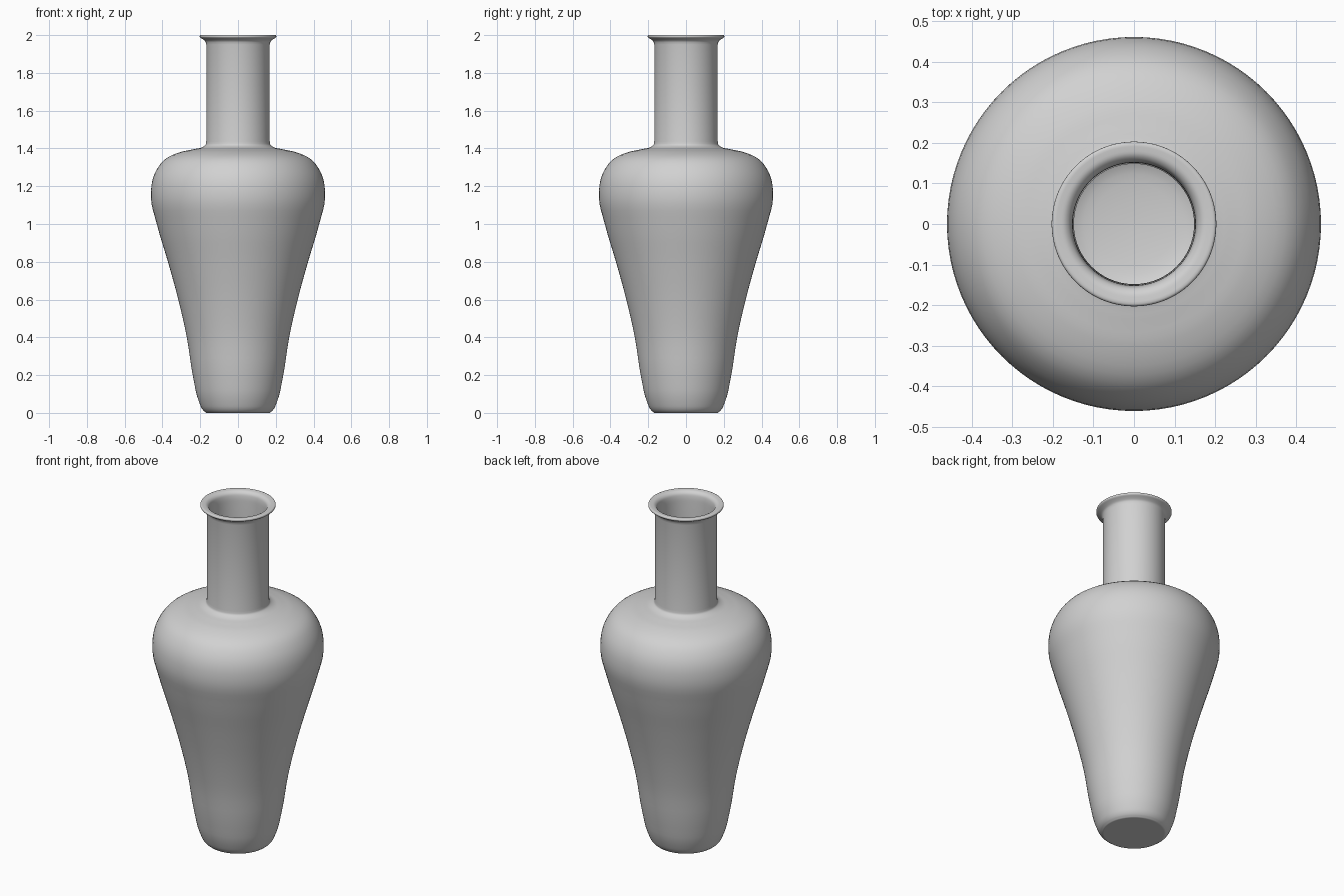
import bpy, bmesh, math
from mathutils import Vector

cube = bpy.data.objects.get("Cube")
if cube:
    bpy.data.objects.remove(cube, do_unlink=True)

SEGMENTS = 96
WALL = 0.02


def smooth_path(points, steps):
    """Smooth curve through (radius, height) points, spaced by chord length."""
    p = [Vector(q) for q in points]
    gap = [(b - a).length for a, b in zip(p, p[1:])]
    slope = [(b - a) / g for a, b, g in zip(p, p[1:], gap)]
    tangent = [slope[0]]
    for i in range(1, len(slope)):
        a, b = gap[i - 1], gap[i]
        tangent.append((slope[i - 1] * b + slope[i] * a) / (a + b))
    tangent.append(slope[-1])
    path = []
    for i, g in enumerate(gap):
        for k in range(steps):
            t = k / steps
            path.append(p[i] * (2 * t**3 - 3 * t**2 + 1)
                        + p[i + 1] * (3 * t**2 - 2 * t**3)
                        + tangent[i] * g * (t**3 - 2 * t**2 + t)
                        + tangent[i + 1] * g * (t**3 - t**2))
    return path + [p[-1]]


def inset_path(path, amount):
    """Shift a path towards the inside of the vase."""
    result = []
    for i, p in enumerate(path):
        d = (path[min(i + 1, len(path) - 1)] - path[max(i - 1, 0)]).normalized()
        result.append(p + Vector((-d.y, d.x)) * amount)
    return result


# Outer body, from foot to the base of the neck
body = smooth_path([(0.168, 0.0), (0.183, 0.012), (0.207, 0.06), (0.236, 0.18),
                    (0.271, 0.4), (0.316, 0.6), (0.371, 0.8), (0.43, 1.0),
                    (0.461, 1.14), (0.444, 1.26), (0.392, 1.338), (0.3, 1.382),
                    (0.235, 1.396), (0.185, 1.409), (0.172, 1.419),
                    (0.168, 1.437)], 4)

# Flared lip with a broad top, rounding over into the neck
lip = smooth_path([(0.168, 1.95), (0.173, 1.967), (0.189, 1.98), (0.203, 1.991),
                   (0.201, 1.999), (0.185, 2.0), (0.17, 1.997), (0.158, 1.986),
                   (0.153, 1.968), (0.151, 1.935)], 3)

# Inner wall and rounded floor
inner = [p for p in reversed(inset_path(body, WALL)) if p.y > 0.1]
floor = smooth_path([(0.185, 0.065), (0.145, 0.038), (0.08, 0.026), (0, 0.022)], 3)
base = [Vector((0, 0)), Vector((0.162, 0))]
profile = base + body + lip + inner + floor

# Revolve the profile
bm = bmesh.new()
verts = [bm.verts.new((p.x, 0, p.y)) for p in profile]
edges = [bm.edges.new(pair) for pair in zip(verts, verts[1:])]
bmesh.ops.spin(bm, geom=verts + edges, cent=(0, 0, 0), axis=(0, 0, 1),
               angle=math.tau, steps=SEGMENTS, use_duplicate=False)
bmesh.ops.remove_doubles(bm, verts=bm.verts, dist=0.0003)
bmesh.ops.recalc_face_normals(bm, faces=bm.faces)
mesh = bpy.data.meshes.new("vase")
bm.to_mesh(mesh)
bm.free()
vase = bpy.data.objects.new("vase", mesh)
bpy.context.collection.objects.link(vase)

# Plain grey ceramic
grey = bpy.data.materials.new("light grey")
grey.use_nodes = True
colour = (0.64, 0.64, 0.64, 1)
grey.diffuse_color = colour
grey.node_tree.nodes["Principled BSDF"].inputs["Base Color"].default_value = colour
mesh.materials.append(grey)

bpy.context.view_layer.objects.active = vase
vase.select_set(True)
bpy.ops.object.shade_smooth_by_angle(angle=math.radians(40))
